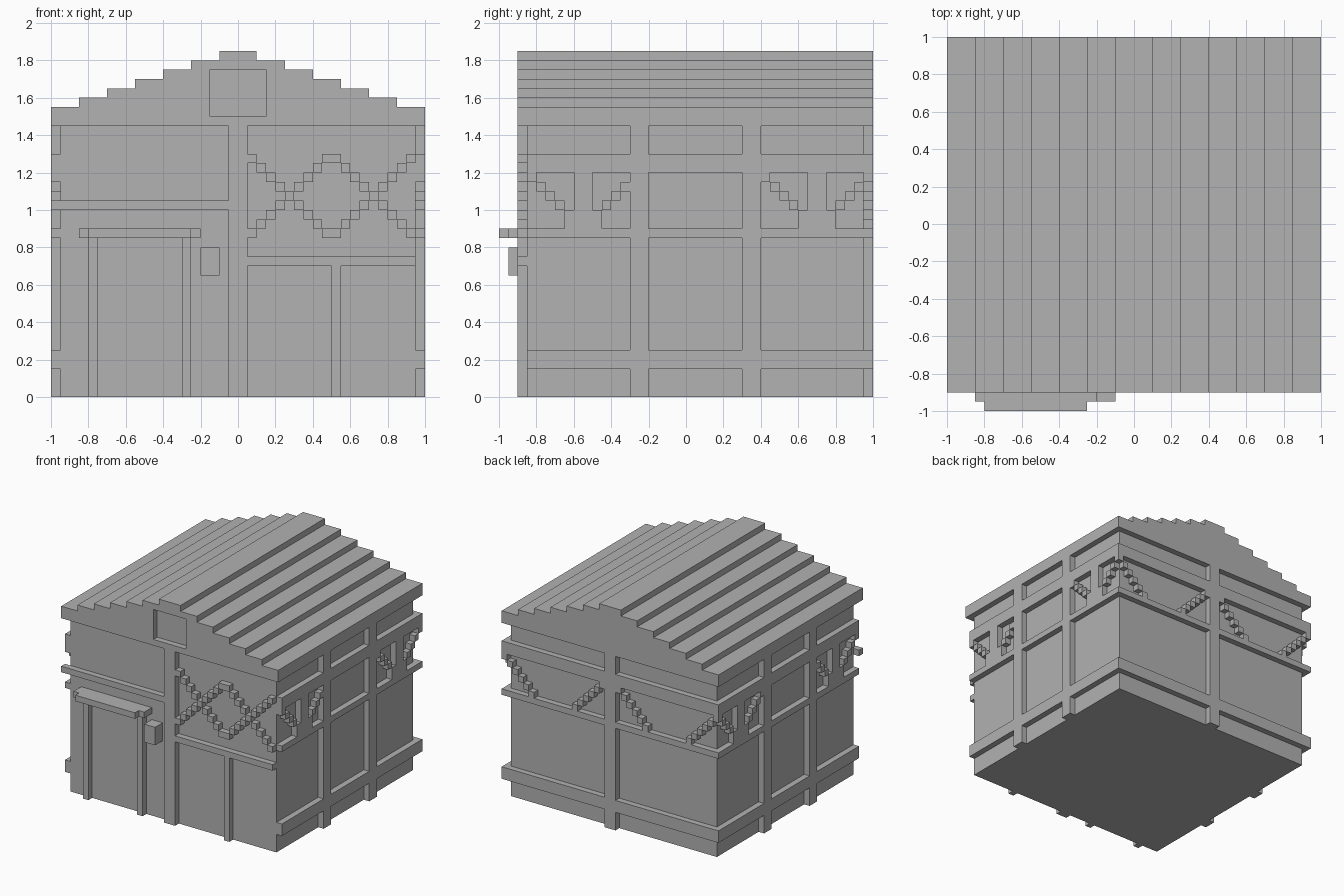
import bpy
import bmesh

if "Cube" in bpy.data.objects:
    bpy.data.objects.remove(bpy.data.objects["Cube"], do_unlink=True)

GREY = 0.445
U = 0.05  # block size
mat = bpy.data.materials.new("plain grey")
mat.use_nodes = True
mat.diffuse_color = (GREY, GREY, GREY, 1)
mat.node_tree.nodes["Principled BSDF"].inputs["Base Color"].default_value = (GREY, GREY, GREY, 1)


def build(name, boxes):
    """One flat-faced object from boxes given as (x0, x1, y0, y1, z0, z1)."""
    bm = bmesh.new()
    for x0, x1, y0, y1, z0, z1 in boxes:
        verts = bmesh.ops.create_cube(bm, size=1)["verts"]
        for v in verts:
            v.co.x = x1 if v.co.x > 0 else x0
            v.co.y = y1 if v.co.y > 0 else y0
            v.co.z = z1 if v.co.z > 0 else z0
    mesh = bpy.data.meshes.new(name)
    bm.to_mesh(mesh)
    bm.free()
    mesh.materials.append(mat)
    obj = bpy.data.objects.new(name, mesh)
    bpy.context.collection.objects.link(obj)
    return obj


def both_sides(boxes):
    return boxes + [(-b[1], -b[0]) + b[2:] for b in boxes]


WALL, EDGE = 0.95, 1.0        # side and back wall, and trim face
FRONT, TRIM = -0.85, -0.9     # front wall, and trim face
EAVES = 1.45
RAILS = [(0.15, 0.25), (0.85, 0.9), (1.2, 1.3)]

# Walls
build("walls", [(-WALL, WALL, FRONT, WALL, 0, EAVES)])

# Stepped roof: one extruded stair profile
profile = [(1.0, EAVES)]
for i in range(7):
    half, z = 1.0 - 0.15 * i, 1.55 + U * i
    if i:
        profile.append((half, z - U))
    profile.append((half, z))
profile += [(-x, z) for x, z in reversed(profile)]
bm = bmesh.new()
face = bm.faces.new([bm.verts.new((x, TRIM, z)) for x, z in profile])
ext = bmesh.ops.extrude_face_region(bm, geom=[face])["geom"]
bmesh.ops.translate(bm, vec=(0, EDGE - TRIM, 0),
                    verts=[g for g in ext if isinstance(g, bmesh.types.BMVert)])
bmesh.ops.recalc_face_normals(bm, faces=bm.faces)
roof_mesh = bpy.data.meshes.new("roof")
bm.to_mesh(roof_mesh)
bm.free()
roof_mesh.materials.append(mat)
roof = bpy.data.objects.new("roof", roof_mesh)
bpy.context.collection.objects.link(roof)

# Square recess in the front gable
cutter = build("gable_cutter", [(-0.15, 0.15, -1.1, FRONT, 1.5, 1.75)])
cutter.hide_render = True
cutter.hide_viewport = True
cutter.display_type = 'WIRE'
cut = roof.modifiers.new("gable_recess", 'BOOLEAN')
cut.operation = 'DIFFERENCE'
cut.solver = 'EXACT'
cut.object = cutter

# Side posts and rails
build("side_posts", both_sides([(WALL, EDGE, y, y + 0.1, 0, EAVES) for y in (-0.3, 0.3)]))
build("side_rails", both_sides([(WALL, EDGE, FRONT, EDGE, a, b) for a, b in RAILS]))

# Side braces: a short mast with a stepped arm on each side
braces = []
for c in (-0.55, 0.7):
    braces.append((WALL, EDGE, c - 0.1, c + 0.1, 0.9, 1.0))
    braces.append((WALL, EDGE, c - U, c + U, 1.0, 1.2))
    for i in range(4):
        d, z = 0.1 + U * i, 1.0 + U * i
        braces.append((WALL, EDGE, c - d - U, c - d, z, z + U))
        braces.append((WALL, EDGE, c + d, c + d + U, z, z + U))
build("side_braces", both_sides(braces))

# Back post, rails and stepped braces
build("back_post", [(-U, U, WALL, EDGE, 0, EAVES)])
build("back_rails", [(-EDGE, EDGE, WALL, EDGE, a, b) for a, b in RAILS])
steps = []
for i in range(6):
    z = 0.9 + U * i
    outer, inner = 0.7 + U * i, 0.3 - U * i
    steps += [(x, x + U, WALL, EDGE, z, z + U) for x in (outer, inner)]
build("back_braces", both_sides(steps))

# Front posts and rails
build("front_posts", [(-U, U, TRIM, FRONT, 0, EAVES),
                      (0.5, 0.55, TRIM, FRONT, 0, 0.7)])
build("front_rails", [(-EDGE, -U, TRIM, FRONT, 1.0, 1.05),
                      (U, WALL, TRIM, FRONT, 0.7, 0.75)])

# Front lattice: two crossing stepped waves
lattice = []
for i in range(18):
    d = min(abs(i - 4), abs(i - 13))
    x = U + U * i
    for sign in ((1, -1) if d else (1,)):
        z = 1.05 + sign * U * d
        lattice.append((x, x + U, TRIM, FRONT, z, z + U))
build("front_lattice", lattice)

# Door frame, canopy and wall box
build("door_frame", [(x, x + U, TRIM, FRONT, 0, 0.85) for x in (-0.8, -0.3)])
build("door_canopy", [(-0.85, -0.2, -0.95, FRONT, 0.85, 0.9),
                      (-0.8, -0.25, -1.0, -0.95, 0.85, 0.9)])
build("wall_box", [(-0.2, -0.1, -0.95, FRONT, 0.65, 0.8)])
